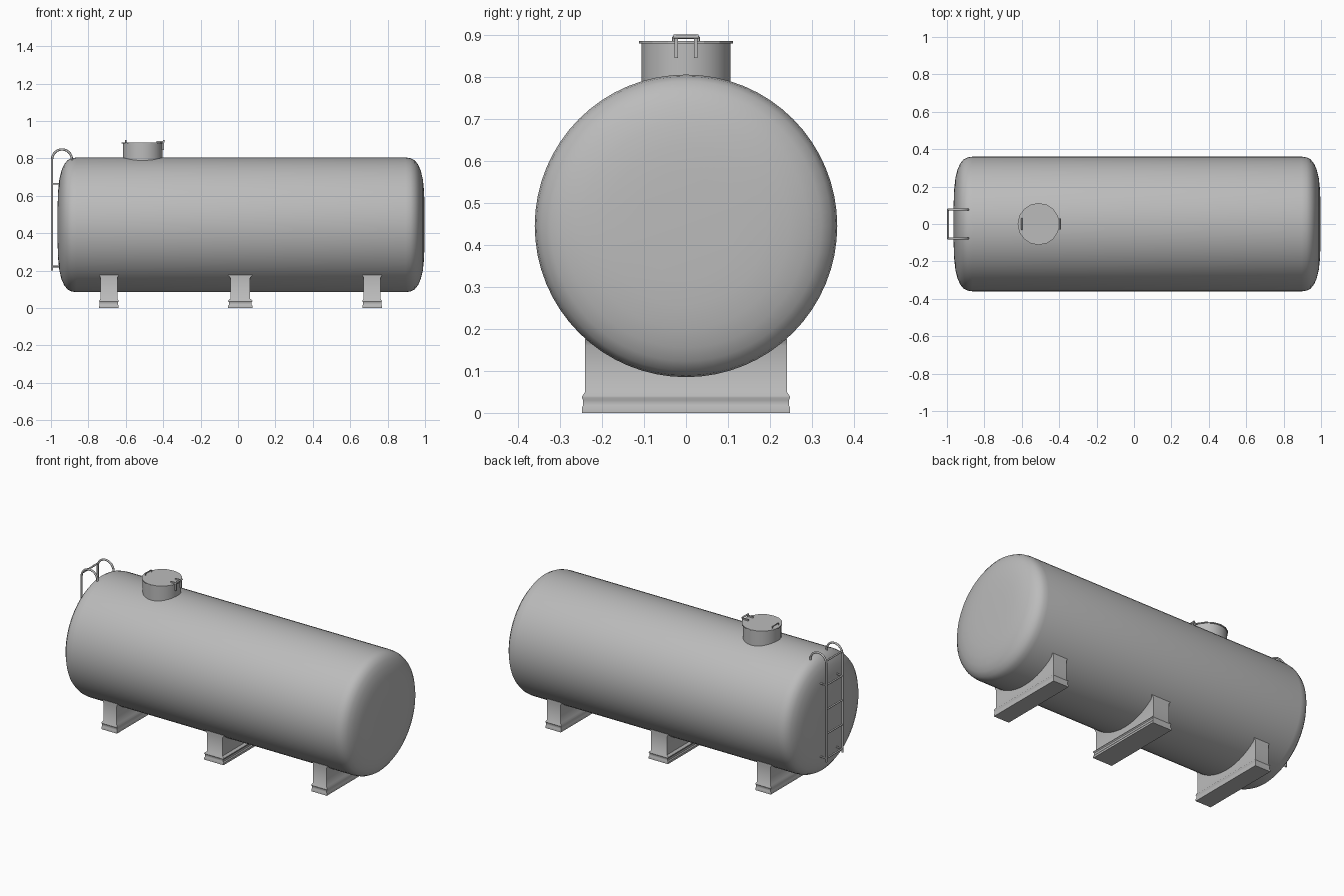
import bpy, bmesh, math
from mathutils import Vector, Matrix

if "Cube" in bpy.data.objects:
    bpy.data.objects.remove(bpy.data.objects["Cube"])

grey = bpy.data.materials.new("tank_grey")
grey.diffuse_color = (0.5, 0.5, 0.5, 1)
grey.use_nodes = True
grey.node_tree.nodes["Principled BSDF"].inputs["Base Color"].default_value = grey.diffuse_color


def finish(name, bm, angle=35):
    bmesh.ops.recalc_face_normals(bm, faces=bm.faces)
    me = bpy.data.meshes.new(name)
    bm.to_mesh(me)
    bm.free()
    ob = bpy.data.objects.new(name, me)
    me.materials.append(grey)
    bpy.context.collection.objects.link(ob)
    bpy.ops.object.select_all(action='DESELECT')
    ob.select_set(True)
    bpy.context.view_layer.objects.active = ob
    bpy.ops.object.shade_smooth_by_angle(angle=math.radians(angle))
    return ob


def loft(name, rings, angle=35):
    """Skin a list of equal-length point rings and cap both ends."""
    bm = bmesh.new()
    vs = [[bm.verts.new(p) for p in r] for r in rings]
    n = len(vs[0])
    for a, b in zip(vs, vs[1:]):
        for i in range(n):
            j = (i + 1) % n
            bm.faces.new((a[i], a[j], b[j], b[i]))
    bm.faces.new(vs[0])
    bm.faces.new(vs[-1])
    return finish(name, bm, angle)


def tube(name, pts, r, n=8):
    """Round bar along a path lying in one plane."""
    pts = [Vector(p) for p in pts]
    rings = []
    side = None
    for i, p in enumerate(pts):
        t = (pts[min(i + 1, len(pts) - 1)] - pts[max(i - 1, 0)]).normalized()
        if side is None:
            side = t.cross(Vector((0, 1, 0)) if abs(t.y) < 0.5 else Vector((1, 0, 0))).normalized()
        side = (side - t * side.dot(t)).normalized()
        up = t.cross(side)
        rings.append([p + r * (math.cos(k * math.tau / n) * side + math.sin(k * math.tau / n) * up)
                      for k in range(n)])
    return loft(name, rings, 50)


def box(name, x0, x1, y0, y1, z0, z1):
    return loft(name, [[(x0, y0, z), (x1, y0, z), (x1, y1, z), (x0, y1, z)] for z in (z0, z1)])


# Tank shell with rounded, slightly domed ends
ZC, N = 0.445, 64
end = [(0, 0.12), (0.003, 0.19), (0.009, 0.245), (0.02, 0.29), (0.034, 0.322),
       (0.052, 0.345), (0.074, 0.356), (0.1, 0.36)]
prof = [(-0.964 + d, r) for d, r in end] + [(0.997 - d, r) for d, r in reversed(end)]
loft("tank_shell", [[(x, r * math.cos(k * math.tau / N), ZC + r * math.sin(k * math.tau / N))
                     for k in range(N)] for x, r in prof])

# Support saddles: moulded foot, plain column, flared joint at the tank
for name, xc, w in (("left", -0.69, 0.045), ("middle", 0.012, 0.053), ("right", 0.717, 0.045)):
    f = 0.012 if name == "middle" else 0.007
    secs = [(0, f, 0.008), (0.012, f, 0.008), (0.018, f * 0.6, 0.005), (0.03, f * 0.6, 0.005),
            (0.036, f, 0.008), (0.04, f, 0.007), (0.05, 0, 0), (0.16, 0, 0),
            (0.168, f * 0.4, 0), (0.176, f, 0)]
    loft(name + "_saddle", [[(xc - w - dx, -0.24 - dy, z), (xc + w + dx, -0.24 - dy, z),
                             (xc + w + dx, 0.24 + dy, z), (xc - w - dx, 0.24 + dy, z)]
                            for z, dx, dy in secs])


# Manhole neck and lid
def disc(name, r, z0, z1, n, angle):
    return loft(name, [[(-0.51 + r * math.cos(k * math.tau / n), r * math.sin(k * math.tau / n), z)
                        for k in range(n)] for z in (z0, z1)], angle)


disc("manhole_neck", 0.106, 0.76, 0.88, 32, 40)
disc("manhole_lid", 0.112, 0.879, 0.885, 16, 20)

# Lid hinge straps on the right, with a cross pin
for s, y in (("front", -0.023), ("back", 0.023)):
    box(s + "_hinge_strap", -0.435, -0.394, y - 0.004, y + 0.004, 0.885, 0.893)
    box(s + "_hinge_leg", -0.405, -0.395, y - 0.004, y + 0.004, 0.845, 0.893)
tube("hinge_pin", [(-0.396, -0.03, 0.895), (-0.396, 0.03, 0.895)], 0.005)

# Lid handle on the left
tube("lid_handle", [(-0.6, -0.03, 0.882), (-0.6, -0.03, 0.894), (-0.6, -0.026, 0.897),
                    (-0.6, 0.026, 0.897), (-0.6, 0.03, 0.894), (-0.6, 0.03, 0.882)], 0.003)

# Ladder rails curling over onto the tank, with wall brackets
arc = [(-0.941 - 0.053 * math.cos(math.pi * i / 14), 0.795 + 0.053 * math.sin(math.pi * i / 14))
       for i in range(15)]
for s, y in (("front", -0.077), ("back", 0.077)):
    tube(s + "_ladder_rail", [(x, y, z) for x, z in [(-0.994, 0.2)] + arc + [(-0.886, 0.78)]], 0.006)
    for tag, z in (("lower", 0.222), ("upper", 0.665)):
        tube(s + "_" + tag + "_bracket", [(-0.994, y, z), (-0.945, y, z)], 0.005)

# Ladder rungs
for i in range(5):
    z = 0.222 + i * 0.1475
    tube("ladder_rung_%d" % (i + 1), [(-0.994, -0.077, z), (-0.994, 0.077, z)], 0.005)
